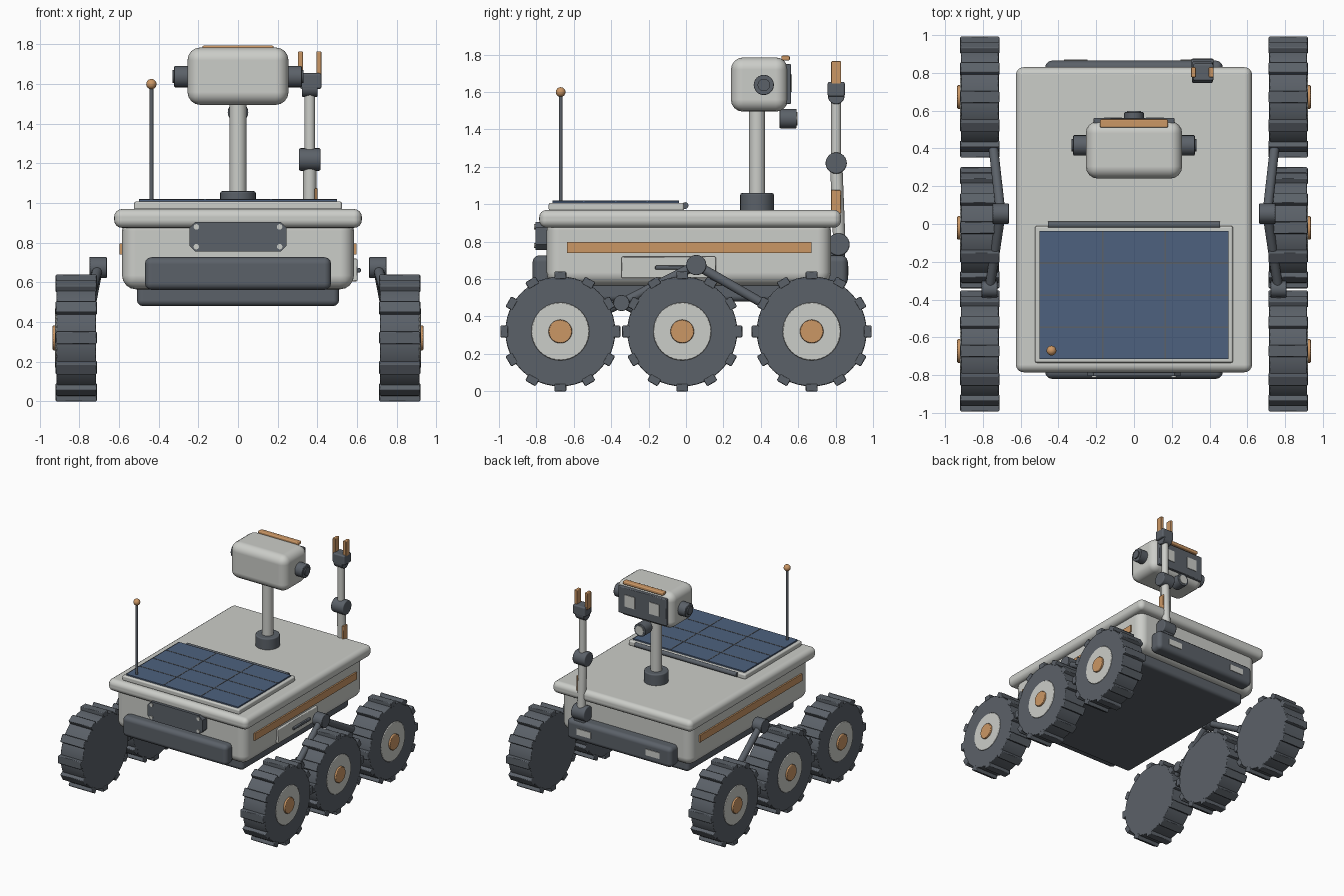
import bpy, bmesh, math
from mathutils import Vector, Matrix

cube = bpy.data.objects.get("Cube")
if cube:
    bpy.data.objects.remove(cube, do_unlink=True)


def material(name, r, g, b):
    m = bpy.data.materials.new(name)
    m.use_nodes = True
    m.diffuse_color = (r, g, b, 1)
    bsdf = next(n for n in m.node_tree.nodes if n.type == 'BSDF_PRINCIPLED')
    bsdf.inputs["Base Color"].default_value = (r, g, b, 1)
    return m


LIGHT = material("pale_grey", .6, .61, .58)
DARK = material("dark_grey", .105, .12, .14)
ORANGE = material("copper_orange", .6, .31, .13)
BLUE = material("solar_blue", .075, .12, .21)


def finish(ob, mat, bevel=0, segments=3, smooth=True):
    ob.data.materials.append(mat)
    if bevel:
        mod = ob.modifiers.new("round_edges", 'BEVEL')
        mod.width, mod.segments = bevel, segments
        mod.limit_method = 'ANGLE'
        mod.harden_normals = smooth
    if smooth:
        bpy.ops.object.select_all(action='DESELECT')
        ob.select_set(True)
        bpy.context.view_layer.objects.active = ob
        bpy.ops.object.shade_smooth_by_angle(angle=math.radians(35))
    return ob


def new_object(name, bm):
    mesh = bpy.data.meshes.new(name)
    bm.to_mesh(mesh)
    bm.free()
    ob = bpy.data.objects.new(name, mesh)
    bpy.context.collection.objects.link(ob)
    return ob


def box(name, mat, x, y, z, bevel=0, segments=3):
    """Box from (min, max) pairs on each axis."""
    bm = bmesh.new()
    size = Vector((x[1] - x[0], y[1] - y[0], z[1] - z[0]))
    mid = Vector((sum(x), sum(y), sum(z))) / 2
    bmesh.ops.create_cube(bm, size=1, matrix=Matrix.Translation(mid) @ Matrix.Diagonal(size).to_4x4())
    return finish(new_object(name, bm), mat, bevel, segments, bevel > 0)


def rod(name, mat, a, b, radius, bevel=0, sides=24):
    """Cylinder between two points."""
    a, b = Vector(a), Vector(b)
    turn = (b - a).to_track_quat('Z', 'Y').to_matrix().to_4x4()
    bm = bmesh.new()
    bmesh.ops.create_cone(bm, cap_ends=True, segments=sides, radius1=radius, radius2=radius,
                          depth=(b - a).length, matrix=Matrix.Translation((a + b) / 2) @ turn)
    return finish(new_object(name, bm), mat, bevel, 2)


# Body, deck and underside
box("body", LIGHT, (-.585, .585), (-.745, .775), (.565, .93), .07, 4)
box("deck", LIGHT, (-.625, .625), (-.785, .83), (.875, .97), .04, 4)
box("underside_pan", DARK, (-.51, .51), (-.67, .7), (.48, .6), .03)
box("rear_bumper", DARK, (-.47, .47), (-.82, -.72), (.562, .727), .035)
box("front_bumper", DARK, (-.47, .47), (.75, .865), (.562, .727), .035)
for s in (-1, 1):
    box("headlight", LIGHT, sorted((s * .245, s * .37)), (.86, .87), (.62, .67))
    box("side_stripe", ORANGE, sorted((s * .58, s * .597)), (-.635, .67), (.74, .797))

# Side hatch with its handle
box("side_hatch", LIGHT, (.57, .603), (-.345, .16), (.605, .72), .006, 1)
box("hatch_handle", DARK, (.6, .62), (-.165, .05), (.65, .672), .005, 1)

# Rear equipment plate with cut corners and bolts
bm = bmesh.new()
w, h, c = .245, .075, .03
outline = [(w, h - c), (w - c, h), (c - w, h), (-w, h - c), (-w, c - h), (c - w, -h), (w - c, -h), (w, c - h)]
face = bm.faces.new([bm.verts.new((x, -.805, .83 + z)) for x, z in outline])
side = bmesh.ops.extrude_face_region(bm, geom=[face])["geom"]
bmesh.ops.translate(bm, vec=(0, .09, 0), verts=[v for v in side if isinstance(v, bmesh.types.BMVert)])
bmesh.ops.recalc_face_normals(bm, faces=bm.faces)
finish(new_object("rear_plate", bm), DARK, smooth=False)
for x in (-.21, .21):
    for z in (.78, .88):
        rod("plate_bolt", LIGHT, (x, -.812, z), (x, -.8, z), .014, sides=12)

# Solar panel
box("solar_frame", LIGHT, (-.525, .525), (-.735, -.01), (.965, 1.008), .012, 2)
box("solar_cells", BLUE, (-.5, .5), (-.715, -.037), (1, 1.018))
for i in (1, 2):
    x = -.5 + i / 3
    box("cell_divider", DARK, (x - .004, x + .004), (-.715, -.037), (1.015, 1.02))
for i in (1, 2, 3):
    y = -.715 + i * .1695
    box("cell_divider", DARK, (-.5, .5), (y - .004, y + .004), (1.015, 1.02))
rod("solar_hinge", DARK, (-.455, -.005, .993), (.455, -.005, .993), .018, sides=16)

# Antenna
rod("antenna_rod", DARK, (-.437, -.67, .98), (-.437, -.67, 1.59), .01, sides=12)
bm = bmesh.new()
bmesh.ops.create_uvsphere(bm, u_segments=20, v_segments=12, radius=.026,
                          matrix=Matrix.Translation((-.437, -.67, 1.6)))
finish(new_object("antenna_tip", bm), ORANGE)

# Mast and camera head
rod("mast_base", DARK, (0, .38, .96), (0, .38, 1.06), .09, .01, 32)
rod("mast", LIGHT, (0, .38, 1.03), (0, .38, 1.53), .043)
box("head", LIGHT, (-.255, .255), (.24, .545), (1.495, 1.785), .065, 4)
box("face_plate", DARK, (-.215, .215), (.53, .562), (1.535, 1.75), .006, 1)
box("brow_strip", ORANGE, (-.18, .18), (.51, .555), (1.768, 1.795), .008, 2)
for s in (-1, 1):
    box("eye_window", LIGHT, (s * .11 - .045, s * .11 + .045), (.56, .567), (1.6, 1.695))
    rod("head_side_pod", DARK, (s * .24, .416, 1.638), (s * .322, .416, 1.638), .054, .006)
    rod("pod_cap", DARK, (s * .31, .416, 1.638), (s * .331, .416, 1.638), .033)
rod("neck_camera", DARK, (0, .5, 1.458), (0, .592, 1.458), .052, .005)
rod("neck_camera_lens", LIGHT, (0, .585, 1.458), (0, .597, 1.458), .036)

# Folded arm with gripper
AX, AY = .362, .803
rod("arm_shoulder", DARK, (AX - .06, .815, .785), (AX + .06, .815, .785), .06, .008)
box("shoulder_mount", DARK, (AX - .05, AX + .05), (.75, .85), (.68, .79), .01, 2)
rod("lower_arm", LIGHT, (AX, .82, .79), (AX, AY, 1.22), .033)
box("arm_marking", ORANGE, (AX + .025, AX + .04), (.775, .828), (.95, 1.075), .004, 1)
rod("arm_elbow", DARK, (AX - .055, AY, 1.22), (AX + .055, AY, 1.22), .057, .008)
rod("upper_arm", LIGHT, (AX, AY, 1.22), (AX, AY, 1.59), .027)
rod("arm_wrist", DARK, (AX - .04, AY, 1.58), (AX + .04, AY, 1.58), .045, .006)
box("gripper_palm", DARK, (AX - .05, AX + .06), (.757, .85), (1.575, 1.655), .012, 2)
for x in (.315, .408):
    box("gripper_finger", ORANGE, (x - .013, x + .013), (.776, .83), (1.63, 1.765), .006, 2)


# Wheels: built once around the origin with the outer side on +x
def make_wheel():
    bm = bmesh.new()
    turn = Matrix.Rotation(math.pi / 2, 4, 'Y')

    def disc(x0, x1, r, sides, slot):
        old = set(bm.faces)
        bmesh.ops.create_cone(bm, cap_ends=True, segments=sides, radius1=r, radius2=r, depth=x1 - x0,
                              matrix=Matrix.Translation(((x0 + x1) / 2, 0, 0)) @ turn)
        for f in set(bm.faces) - old:
            f.material_index = slot

    disc(-.1, .1, .294, 48, 0)
    disc(.08, .106, .155, 40, 1)
    disc(.08, .121, .063, 28, 2)
    for i in range(12):
        place = Matrix.Rotation(i * math.pi / 6, 4, 'X') @ Matrix.Translation((0, 0, .3))
        bmesh.ops.create_cube(bm, size=1, matrix=place @ Matrix.Diagonal((.208, .064, .042, 1)))
    wheel = new_object("wheel", bm)
    finish(wheel, DARK, .006, 1)
    wheel.data.materials.append(LIGHT)
    wheel.data.materials.append(ORANGE)
    return wheel


WZ = .32
WHEEL_Y = (-.672, -.02, .672)
first = make_wheel()
for s in (-1, 1):
    for y in WHEEL_Y:
        wheel = first if (s, y) == (-1, WHEEL_Y[0]) else first.copy()
        if wheel is not first:
            bpy.context.collection.objects.link(wheel)
        wheel.location = (s * .816, y, WZ)
        wheel.rotation_euler = (0, 0, 0 if s > 0 else math.pi)

    # Rocker suspension
    pivot, bogie = (s * .705, .055, .675), (s * .765, -.345, .472)
    rod("rocker_pivot", DARK, (s * .662, .055, .675), (s * .75, .055, .675), .054, .005)
    rod("rocker_front_arm", DARK, pivot, (s * .775, WHEEL_Y[2], WZ), .025, sides=16)
    rod("rocker_rear_arm", DARK, pivot, bogie, .025, sides=16)
    rod("bogie_pivot", DARK, (s * .722, -.345, .472), (s * .808, -.345, .472), .043, .005)
    for y in WHEEL_Y[:2]:
        rod("bogie_arm", DARK, bogie, (s * .78, y, WZ), .025, sides=16)
